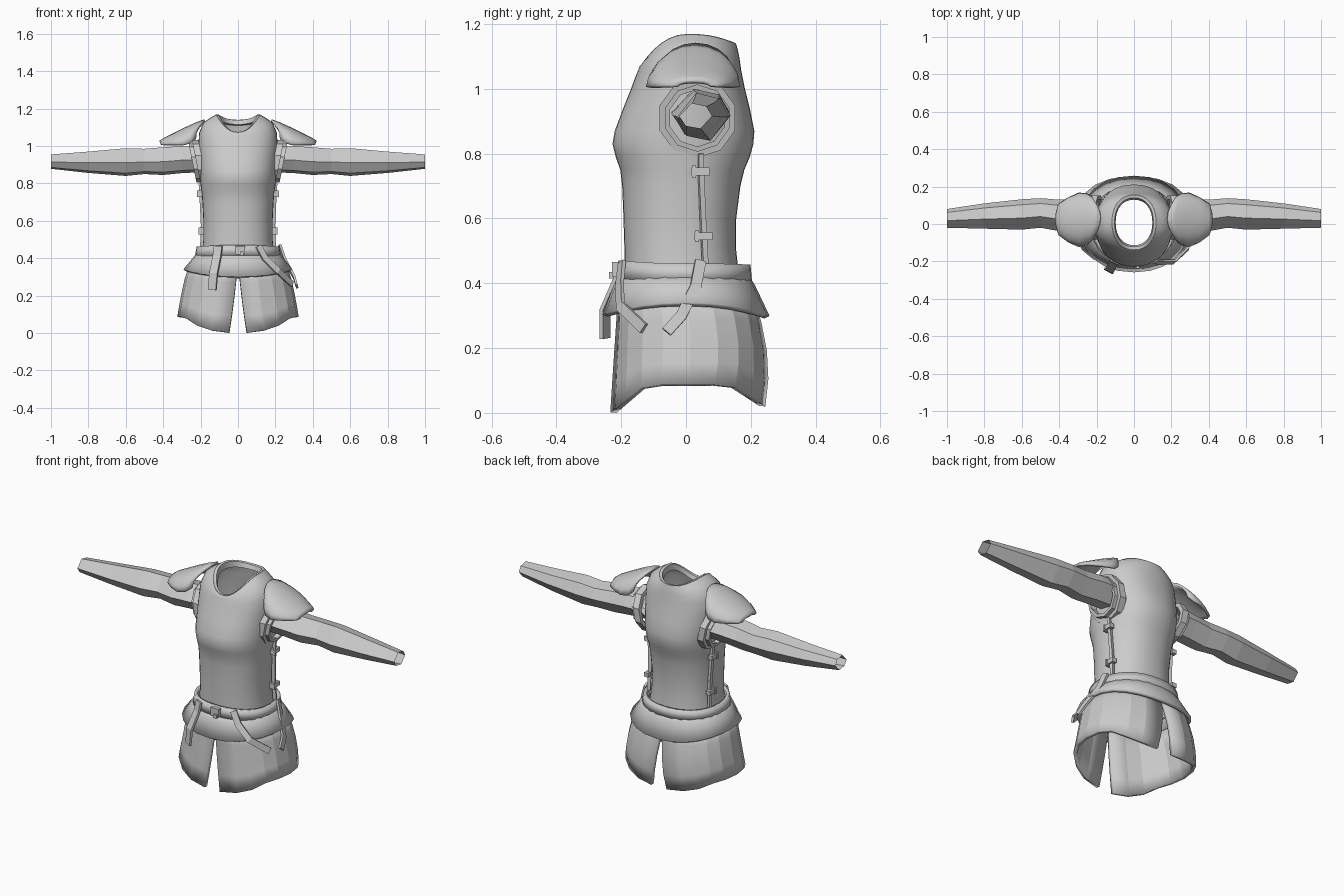
import bpy, bmesh
from math import sin, cos, pi, radians
from mathutils import Vector

cube = bpy.data.objects.get("Cube")
if cube:
    bpy.data.objects.remove(cube, do_unlink=True)

grey = bpy.data.materials.new("plain grey")
grey.use_nodes = True
TONE = (0.6, 0.6, 0.6, 1)
grey.diffuse_color = TONE
grey.node_tree.nodes["Principled BSDF"].inputs["Base Color"].default_value = TONE


def loft(name, rings, closed=True, loop=False, thick=0, smooth=40):
    """Skin a list of point rows; closed joins each row, loop joins last row to first."""
    bm = bmesh.new()
    rows = [[bm.verts.new(p) for p in r] for r in rings]
    n = len(rows[0])
    pairs = list(zip(rows, rows[1:])) + ([(rows[-1], rows[0])] if loop else [])
    for a, b in pairs:
        for i in range(n if closed else n - 1):
            j = (i + 1) % n
            bm.faces.new((a[i], a[j], b[j], b[i]))
    bmesh.ops.recalc_face_normals(bm, faces=bm.faces[:])
    mesh = bpy.data.meshes.new(name)
    bm.to_mesh(mesh)
    bm.free()
    mesh.materials.append(grey)
    obj = bpy.data.objects.new(name, mesh)
    bpy.context.collection.objects.link(obj)
    if thick:
        mod = obj.modifiers.new("thickness", "SOLIDIFY")
        mod.thickness = thick
        mod.offset = 0
    if smooth:
        bpy.ops.object.select_all(action="DESELECT")
        obj.select_set(True)
        bpy.context.view_layer.objects.active = obj
        bpy.ops.object.shade_smooth_by_angle(angle=radians(smooth))
    return obj


def power(v, e):
    return abs(v) ** e * (1 if v > 0 else -1)


def body_point(a, hx, yf, yb, z, front=0, back=0, e=0.9):
    """Point on a rounded body section; front and back shift the height there."""
    s = sin(a)
    y = (yf + yb) / 2 + (yb - yf) / 2 * power(s, e)
    return (hx * power(cos(a), e), y, z + (front if s < 0 else back) * s * s)


def body_ring(n, *section):
    return [body_point(2 * pi * i / n, *section) for i in range(n)]


def mirrored(rings, s):
    return [[(x * s, y, z) for x, y, z in r] for r in rings]


def box(name, centre, size):
    x, y, z = (c / 2 for c in size)
    corners = [(-x, -y), (x, -y), (x, y), (-x, y)]
    rows = [[Vector(centre) + Vector((u, v, w)) for u, v in corners] for w in (-z, z)]
    obj = loft(name, rows, smooth=0)
    bm = bmesh.new()
    bm.from_mesh(obj.data)
    bmesh.ops.holes_fill(bm, edges=bm.edges[:])
    bmesh.ops.recalc_face_normals(bm, faces=bm.faces[:])
    bm.to_mesh(obj.data)
    bm.free()


def strap(name, pts, width, thick=0.012):
    """Flat strip along a path, lying against the body."""
    pts = [Vector(p) for p in pts]
    rows = []
    for i, p in enumerate(pts):
        d = pts[min(i + 1, len(pts) - 1)] - pts[max(i - 1, 0)]
        side = d.cross(Vector((p.x, p.y, 0))).normalized() * width / 2
        rows.append([p - side, p + side])
    loft(name, rows, closed=False, thick=thick, smooth=0)


# Torso shell, from the waist to the shoulders and into the collar
torso = [
    (.41, .195, -.19, .165), (.5, .185, -.19, .155), (.6, .185, -.193, .155),
    (.7, .19, -.197, .168), (.75, .194, -.203, .18), (.79, .2, -.217, .197),
    (.83, .203, -.227, .208), (.87, .206, -.22, .211), (.94, .21, -.194, .197),
    (1.0, .212, -.17, .182), (1.07, .208, -.155, .17, -.03, -.01),
    (1.125, .185, -.147, .165, -.065, -.03), (1.15, .15, -.143, .16, -.08, -.03),
    (1.168, .118, -.138, .155, -.095, -.03)]
loft("torso", [body_ring(40, s[1], s[2], s[3], s[0], *s[4:]) for s in torso], smooth=60)

# Collar band lining the neck opening
collar = [(.118, -.138, .155, 1.17, -.095, -.03), (.104, -.122, .14, 1.168, -.095, -.03),
          (.098, -.113, .13, 1.135, -.085, -.02), (.113, -.13, .15, 1.13, -.085, -.02)]
loft("collar", [body_ring(32, *c) for c in collar], loop=True)

# Belt and buckle
loft("belt", [body_ring(32, .222, -.206, .195, .405, .01, 0),
              body_ring(32, .213, -.2, .19, .46, .01, -.003)], thick=.018)
box("buckle", (.012, -.218, .443), (.05, .02, .045))
box("buckle_tongue", (.02, -.23, .425), (.02, .016, .02))

# Flared hip guard under the belt
loft("hip_guard", [body_ring(24, .208, -.192, .18, .43),
                   body_ring(24, .24, -.215, .205, .39),
                   body_ring(24, .285, -.25, .25, .335, -.035, -.04)], thick=.018, smooth=25)

# Two skirt panels, split at the front and the back
for s, side in ((1, "left"), (-1, "right")):
    rows = []
    for t in (0, .25, .5, .75, 1):
        row = []
        for i in range(11):
            gap = .006 + .1 * t ** 1.3
            a = -pi / 2 + gap + (pi - 2 * gap) * i / 10
            k = abs(sin(a))
            drop = max(0, (k - .5) / .5) * (.085 if a < 0 else .065)
            x, y, _ = body_point(a, .25 + .065 * t ** .7, -.2 - .025 * t,
                                 .2 + .045 * sin(t * 2.2), 0, e=.85)
            row.append((x, y, .36 + (.085 - drop - .36) * t))
        rows.append(row)
    loft("skirt_panel_" + side, mirrored(rows, s), closed=False, thick=.02, smooth=12)

    # Open faceted sleeve
    outline = [(0, .48), (.38, 1), (.82, .88), (1, .5), (.65, 0), (.2, .1)]
    sleeve = [(.19, .86, 1.0, -.045, .135), (.3, .855, 1.0, -.045, .135),
              (.4, .845, .993, -.038, .13), (.5, .85, .985, -.02, .138),
              (.6, .84, .988, -.03, .132), (.8, .856, .97, -.025, .11),
              (1, .878, .955, -.02, .08)]
    rows = [[(x, y0 + u * (y1 - y0), z0 + v * (z1 - z0)) for u, v in outline]
            for x, z0, z1, y0, y1 in sleeve]
    loft("sleeve_" + side, mirrored(rows, s), smooth=0)

    # Double armhole trim
    for name, inner, outer, x0, x1 in (("armhole_trim_", .1, .123, .185, .222),
                                       ("armhole_lining_", .088, .104, .2, .243)):
        rows = []
        for x, r in ((x0, outer), (x1, outer), (x1, inner), (x0, inner)):
            ring = [(r * cos(pi * (i + .5) / 5), r * sin(pi * (i + .5) / 5)) for i in range(10)]
            rows.append([(x + .2 * v, .035 + u, .91 + v) for u, v in ring])
        loft(name + side, mirrored(rows, s), loop=True, smooth=0)

    # Arched shoulder guard: x, ridge height, middle, half depth, drop of the rims
    rows = []
    for x, ridge, mid, half, drop, curve in (
            (.178, 1.137, .03, .115, .1, .05), (.22, 1.122, .025, .135, .108, .035),
            (.28, 1.095, .022, .14, .09, .015), (.35, 1.06, .022, .115, .055, 0),
            (.4, 1.035, .025, .08, .03, 0), (.418, 1.022, .025, .05, .015, -.01)):
        angles = [(i / 5 - 1) * pi / 2 for i in range(11)]
        rows.append([(x + curve * sin(a) ** 2, mid + half * sin(a),
                      ridge - drop * (1 - cos(a))) for a in angles])
    loft("shoulder_guard_" + side, mirrored(rows, s), closed=False, thick=.012)

    # Side seam with two clasps
    seam = [(.2, .045, .8), (.194, .048, .7), (.188, .053, .58), (.192, .06, .45)]
    strap("side_seam_" + side, [(x * s, y, z) for x, y, z in seam], .016, .018)
    for name, x, y, z in (("upper", .203, .045, .745), ("lower", .195, .054, .545)):
        box(name + "_clasp_" + side, (x * s, y, z), (.025, .055, .024))
        box(name + "_clasp_pin_" + side, (x * s, y - .02, z), (.032, .012, .036))

# Hanging straps
strap("front_strap", [(-.105, -.2, .465), (-.112, -.21, .41), (-.13, -.25, .32),
                      (-.138, -.25, .23)], .048)
strap("crossing_strap", [(.11, -.198, .465), (.145, -.205, .4), (.215, -.203, .33),
                         (.29, -.13, .26)], .034)
strap("side_strap", [(.222, .045, .47), (.25, .03, .39), (.3, -.015, .3),
                     (.315, -.06, .25)], .034)
